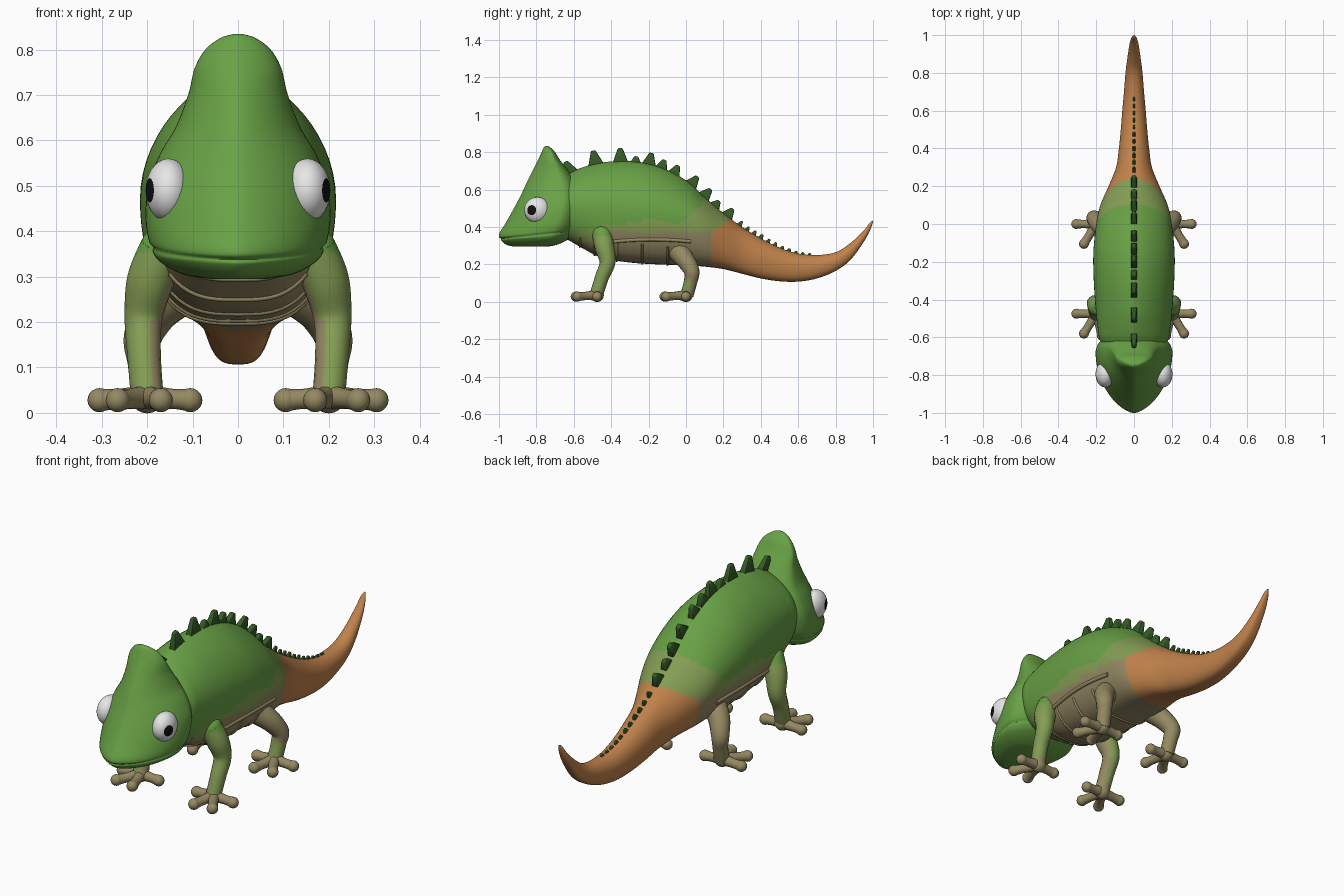
import bpy, bmesh
from math import sin, cos, pi, exp, radians, asin, atan2
from mathutils import Vector, Matrix

cube = bpy.data.objects.get("Cube")
if cube:
    bpy.data.objects.remove(cube, do_unlink=True)


def material(name, *rgb):
    m = bpy.data.materials.new(name)
    m.use_nodes = True
    m.diffuse_color = (*rgb, 1)
    m.node_tree.nodes["Principled BSDF"].inputs["Base Color"].default_value = (*rgb, 1)
    return m


GREEN = material("leaf_green", .14, .36, .06)
OLIVE = material("pale_olive_green", .23, .34, .09)
TAN = material("belly_tan", .30, .25, .125)
ORANGE = material("tail_orange", .53, .222, .07)
DARK = material("spike_dark_green", .036, .105, .02)
WHITE = material("eye_white", .80, .80, .80)
BLACK = material("pupil_black", .005, .005, .005)
SKIN = [GREEN, OLIVE, TAN, ORANGE]


def finish(name, bm, mats, rule=None, angle=50):
    bmesh.ops.recalc_face_normals(bm, faces=bm.faces)
    if rule:
        for f in bm.faces:
            f.material_index = mats.index(rule(f.calc_center_median(), f.normal))
    mesh = bpy.data.meshes.new(name)
    bm.to_mesh(mesh)
    bm.free()
    for m in mats:
        mesh.materials.append(m)
    ob = bpy.data.objects.new(name, mesh)
    bpy.context.collection.objects.link(ob)
    bpy.ops.object.select_all(action="DESELECT")
    ob.select_set(True)
    bpy.context.view_layer.objects.active = ob
    bpy.ops.object.shade_smooth_by_angle(angle=radians(angle))


def clamp(t):
    return min(1, max(0, t))


def smooth(table, steps):
    """Catmull-Rom interpolation of the rows of a table."""
    rows = [Vector(r) for r in table]
    rows = [rows[0]] + rows + [rows[-1]]
    out = []
    for a, b, c, d in zip(rows, rows[1:], rows[2:], rows[3:]):
        for i in range(steps):
            t = i / steps
            out.append(.5 * (2 * b + (c - a) * t + (2 * a - 5 * b + 4 * c - d) * t ** 2
                             + (3 * b - a - 3 * c + d) * t ** 3))
    return out + [rows[-1]]


def skin(bm, rings):
    loops = [[bm.verts.new(p) for p in ring] for ring in rings]
    for a, b in zip(loops, loops[1:]):
        for i in range(len(a)):
            j = (i + 1) % len(a)
            bm.faces.new((a[i], a[j], b[j], b[i]))
    bm.faces.new(loops[0])
    bm.faces.new(loops[-1])


def tube(bm, path, ref, steps=6, sides=16):
    """Sweep a circle along rows of x, y, z, radius."""
    rows = smooth(path, steps)
    rings = []
    for i, r in enumerate(rows):
        tangent = rows[min(i + 1, len(rows) - 1)].xyz - rows[max(i - 1, 0)].xyz
        u = Vector(ref).cross(tangent).normalized()
        v = tangent.cross(u).normalized()
        rings.append([r.xyz + r.w * (u * cos(2 * pi * k / sides) + v * sin(2 * pi * k / sides))
                      for k in range(sides)])
    skin(bm, rings)


def ball(bm, centre, radius):
    bmesh.ops.create_uvsphere(bm, u_segments=16, v_segments=10, radius=radius,
                              matrix=Matrix.Translation(centre))


# Body and tail: y, bottom z, top z, half width
BODY = smooth([
    (-.70, .37, .64, .12), (-.62, .325, .69, .178), (-.55, .285, .72, .192),
    (-.45, .235, .745, .203), (-.3, .21, .752, .213), (-.15, .20, .725, .215),
    (0, .195, .65, .20), (.1, .188, .56, .178), (.2, .175, .475, .135),
    (.3, .15, .40, .095), (.4, .125, .34, .08), (.5, .11, .29, .07),
    (.6, .108, .258, .062), (.7, .125, .25, .053), (.8, .165, .265, .045),
    (.88, .225, .315, .035), (.95, .32, .38, .024), (.985, .385, .425, .014),
    (1, .425, .435, .003)], 9)


def body_point(row, a):
    """Ellipse with a flatter belly and a narrower back."""
    y, low, high, w = row
    c, s = cos(a), sin(a)
    power = 1 + .4 * clamp((.3 - y) / .3) if s > 0 else .65
    x = w * abs(c) ** power * (1 if c > 0 else -1)
    return Vector((x, y, (low + high) / 2 + (high - low) / 2 * s))


def body_row(y):
    return min(BODY, key=lambda r: abs(r[0] - y))


def body_colour(p, n):
    if p.y > .13 + 1.5 * max(0, p.z - .37):
        return ORANGE
    drop = .055 * clamp((-.4 - p.y) / .1)
    if p.z > .425 + .012 * sin(p.y * 22) + 1.1 * max(0, p.y) - drop:
        return GREEN
    return OLIVE if p.z > .375 - drop else TAN


bm = bmesh.new()
skin(bm, [[body_point(r, 2 * pi * k / 64) for k in range(64)] for r in BODY])
finish("body_and_tail", bm, SKIN, body_colour)

# Belly folds and the ridge along each flank
bm = bmesh.new()
for y in (-.57, -.49, -.37, -.24, -.1):
    row = body_row(y)
    start = 50 if y < -.4 else 38
    arc = [body_point(row, -radians(start + (180 - 2 * start) * k / 15)) for k in range(16)]
    tube(bm, [(*p, .006) for p in arc], (0, 1, 0), 2, 8)
for side in (-1, 1):
    ridge = []
    for row in BODY:
        if -.39 < row[0] < .03:
            mid, half = (row[1] + row[2]) / 2, (row[2] - row[1]) / 2
            z = .333 - .25 * (row[0] + .18) ** 2
            p = body_point(row, asin((z - mid) / half))
            ridge.append((p.x * side, p.y, p.z, .01))
    tube(bm, ridge, (0, 0, 1), 1, 8)
finish("belly_folds", bm, [TAN])

# Head: z, front y, back y, half width
HEAD = smooth([
    (.295, -.92, -.74, .06), (.305, -.96, -.69, .12), (.33, -.99, -.635, .168),
    (.36, -1, -.60, .19), (.42, -.965, -.572, .203), (.5, -.92, -.56, .198),
    (.57, -.883, -.565, .172), (.63, -.855, -.585, .137), (.70, -.82, -.63, .11),
    (.76, -.79, -.675, .095), (.80, -.772, -.70, .072), (.825, -.76, -.725, .04),
    (.834, -.75, -.74, .012)], 10)


def head_ring(row, sides=64):
    """Horizontal section, pointed at the snout, with a groove for the mouth."""
    z, front, back, w = row
    mid = back + .3 * (front - back)
    ring = []
    for k in range(sides):
        a = 2 * pi * k / sides
        c, s = cos(a), sin(a)
        y = mid + s * ((back - mid) if s > 0 else (mid - front))
        x = w * abs(c) ** (1 if s > 0 else 1.3) * (1 if c > 0 else -1)
        mouth = .337 + .1 * (y + 1)
        inset = 1 - .03 * exp(-((z - mouth) / .005) ** 2) * (y < -.62)
        ring.append(Vector((x * inset, mid + (y - mid) * inset, z)))
    return ring


bm = bmesh.new()
skin(bm, [head_ring(r) for r in HEAD])
finish("head", bm, [GREEN])

for side, label in ((1, "left"), (-1, "right")):
    # Eye with its pole turned outward, so that the pole cap is the pupil
    look = Vector((side * .86, -.45, 0)).normalized()
    bm = bmesh.new()
    bmesh.ops.create_uvsphere(bm, u_segments=32, v_segments=24, radius=.07)
    for f in bm.faces:
        f.material_index = int(f.calc_center_median().z > .066)
    turn = look.to_track_quat("Z", "Y").to_matrix().to_4x4()
    squash = Matrix.Diagonal((.72, 1, 1, 1))
    bm.transform(Matrix.Translation((side * .153, -.795, .49)) @ squash @ turn)
    finish(label + "_eye", bm, [WHITE, BLACK])

    # Legs, each with a foot of four round-tipped toes
    def leg(name, path, ankle, rule):
        bm = bmesh.new()
        tube(bm, [(side * x, y, z, r) for x, y, z, r in path], (1, 0, 0))
        ball(bm, (side * path[0][0], *path[0][1:3]), path[0][3])
        heel = Vector((side * ankle[0], ankle[1], .035))
        ball(bm, heel, .036)
        for dx, dy in ((.105, 0), (.065, -.105), (-.03, -.115), (-.095, 0)):
            tip = heel + Vector((side * dx, dy, -.007))
            tube(bm, [(*heel, .028), (*heel.lerp(tip, .6), .022), (*tip, .025)], (0, 0, 1), 4)
            ball(bm, tip, .0265)
        finish(name, bm, SKIN, rule)

    def front_colour(p, n):
        if p.z < .06 or n.x * side < -.55:
            return TAN
        return GREEN if p.z > .35 else OLIVE

    def hind_colour(p, n):
        return OLIVE if .06 < p.z < .125 and n.y < -.2 else TAN

    leg(label + "_front_leg",
        [(.165, -.45, .36, .052), (.193, -.435, .29, .052), (.208, -.42, .21, .042),
         (.207, -.45, .13, .037), (.2, -.48, .035, .036)], (.2, -.475), front_colour)
    leg(label + "_hind_leg",
        [(.13, -.04, .27, .058), (.18, -.005, .225, .05), (.21, .03, .165, .042),
         (.207, .025, .11, .036), (.2, .005, .035, .035)], (.2, 0), hind_colour)

# Blade spikes down the back, shrinking to a row of tiny ones on the tail
bm = bmesh.new()
SPIKES = [(-.61, .07), (-.48, .075), (-.35, .075), (-.27, .035), (-.20, .065), (-.135, .05),
          (-.07, .055), (.02, .06), (.09, .055), (.15, .035), (.215, .05)]
SPIKES += [(.28 + .038 * i, .028 - .0012 * i) for i in range(11)]
for y, h in SPIKES:
    a, b = body_row(y - .04), body_row(y + .04)
    slope = atan2(b[2] - a[2], b[0] - a[0])
    big = h > .03
    width, length = (.034, .05 + .5 * h) if big else (.3 * h + .009, .037)
    place = (Matrix.Translation((0, y, body_row(y)[2] - .014))
             @ Matrix.Rotation(slope, 4, "X"))
    verts = bmesh.ops.create_cube(bm, size=1)["verts"]
    for v in verts:
        top = v.co.z > 0
        v.co = place @ Vector((v.co.x * width * (.6 if top else 1),
                               v.co.y * length * (.28 if top else 1),
                               (v.co.z + .5) * (h + .008)))
    edges = {e for v in verts for e in v.link_edges}
    bmesh.ops.bevel(bm, geom=list(edges), offset=.005 if big else .002, segments=2,
                    affect="EDGES", profile=.5)
finish("back_spikes", bm, [DARK], angle=40)
